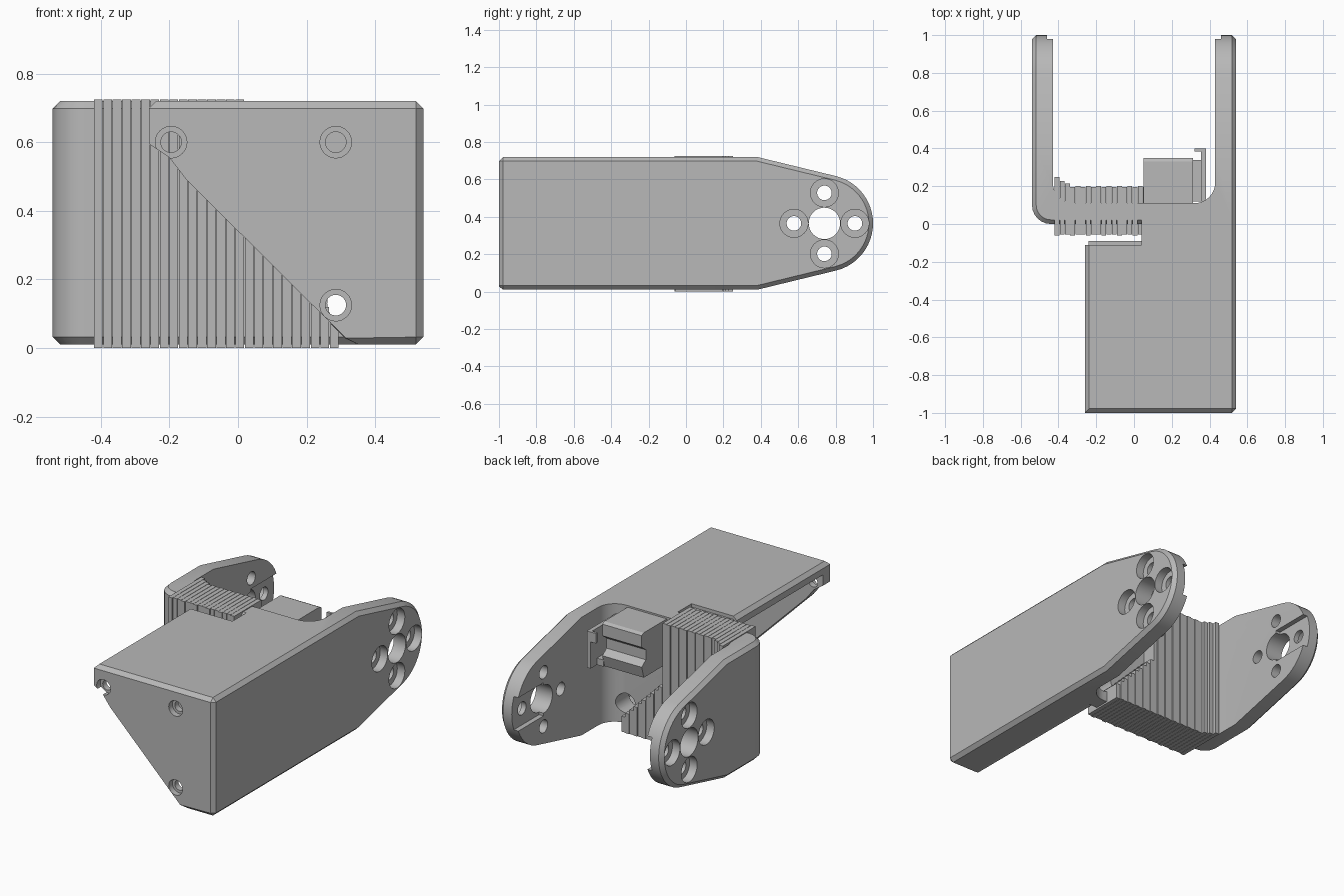
import bpy, bmesh
from math import sin, cos, radians, tau

cube = bpy.data.objects.get("Cube")
if cube:
    bpy.data.objects.remove(cube, do_unlink=True)

grey = bpy.data.materials.new("plain grey")
grey.use_nodes = True
grey.diffuse_color = (0.48, 0.48, 0.48, 1)
grey.node_tree.nodes["Principled BSDF"].inputs["Base Color"].default_value = (0.48, 0.48, 0.48, 1)

PLACE = {"x": lambda u, v, t: (t, u, v),
         "y": lambda u, v, t: (u, t, v),
         "z": lambda u, v, t: (u, v, t)}


def prism(name, outline, axis, start, end):
    """Extrude a 2D outline along an axis."""
    bm = bmesh.new()
    place = PLACE[axis]
    low = [bm.verts.new(place(u, v, start)) for u, v in outline]
    high = [bm.verts.new(place(u, v, end)) for u, v in outline]
    bm.faces.new(low)
    bm.faces.new(high)
    n = len(outline)
    for i in range(n):
        j = (i + 1) % n
        bm.faces.new((low[i], low[j], high[j], high[i]))
    bmesh.ops.recalc_face_normals(bm, faces=bm.faces)
    mesh = bpy.data.meshes.new(name)
    bm.to_mesh(mesh)
    bm.free()
    mesh.materials.append(grey)
    obj = bpy.data.objects.new(name, mesh)
    bpy.context.collection.objects.link(obj)
    return obj


def box(name, x, y, z):
    return prism(name, [(x[0], y[0]), (x[1], y[0]), (x[1], y[1]), (x[0], y[1])], "z", *z)


def arc(u, v, r, a, b, steps):
    angles = [radians(a + (b - a) * i / steps) for i in range(steps + 1)]
    return [(u + r * cos(t), v + r * sin(t)) for t in angles]


def rod(u, v, r, axis, start, end):
    return prism("cutter", arc(u, v, r, 0, 360, 32)[:-1], axis, start, end)


def cut(obj, cutter):
    """Subtract a cutter and discard it."""
    mod = obj.modifiers.new("cut", "BOOLEAN")
    mod.operation = "DIFFERENCE"
    mod.solver = "EXACT"
    mod.object = cutter
    bpy.context.view_layer.objects.active = obj
    bpy.ops.object.modifier_apply(modifier=mod.name)
    bpy.data.objects.remove(cutter, do_unlink=True)


def bevel(obj, rule, width, segments=1):
    bm = bmesh.new()
    bm.from_mesh(obj.data)
    edges = [e for e in bm.edges if rule(e)]
    bmesh.ops.bevel(bm, geom=edges, offset=width, segments=segments,
                    profile=0.5, affect="EDGES")
    bm.to_mesh(obj.data)
    bm.free()


def on_plane(edge, axis, value):
    return all(abs(v.co[axis] - value) < 0.001 for v in edge.verts)


LOW, TOP, MID, SIDE, WALL = 0.01, 0.72, 0.365, 0.54, 0.43
PIVOT = 0.74

# U bracket: rounded side profile, hollowed between the arms
profile = [(0, LOW), (0.38, LOW)] + arc(PIVOT, MID, 0.26, -75, 75, 24) + [(0.38, TOP), (0, TOP)]
bracket = prism("u_bracket", profile, "x", -SIDE, SIDE)
bevel(bracket, lambda e: on_plane(e, 0, -SIDE) and on_plane(e, 1, 0), 0.1, 6)
bevel(bracket, lambda e: e.calc_face_angle(0) > radians(30), 0.022)
inner = ([(-WALL, 1.2)] + arc(-WALL + 0.11, 0.22, 0.11, 180, 270, 8)
         + arc(WALL - 0.11, 0.22, 0.11, 270, 360, 8) + [(WALL, 1.2)])
cut(bracket, prism("cutter", inner, "z", -1, 2))

# Pivot holes, counterbores and inner slots in both arms
cut(bracket, box("cutter", (-0.46, 0.46), (PIVOT, 1.2), (MID - 0.1, MID + 0.1)))
cut(bracket, rod(PIVOT, MID, 0.084, "x", -1, 1))
for i in range(4):
    y = PIVOT + 0.163 * cos(tau * i / 4)
    z = MID + 0.163 * sin(tau * i / 4)
    cut(bracket, rod(y, z, 0.039, "x", -1, 1))
    for side in (-1, 1):
        cut(bracket, rod(y, z, 0.075, "x", side * 0.49, side * 0.7))

# Access hole through the web into the inner fillet
cut(bracket, rod(0.32, 0.13, 0.06, "y", -0.1, 0.3))

# Front housing: open shell with a diagonal lower side
wedge = [(-0.26, TOP), (SIDE, TOP), (SIDE, LOW), (0.33, LOW),
         (-0.15, 0.49), (-0.2, 0.555), (-0.26, 0.595)]
housing = prism("front_housing", wedge, "y", -1, 0.09)
bevel(housing, lambda e: on_plane(e, 2, TOP) or on_plane(e, 0, SIDE) or on_plane(e, 2, LOW), 0.022)
cut(housing, box("cutter", (-0.6, WALL), (-0.93, 0.3), (0.07, 0.66)))
cut(housing, box("cutter", (-0.6, 0.04), (-0.11, 0.3), (0.5, 1)))

# Screw holes in the front plate
for x, z in ((-0.195, 0.6), (0.285, 0.6), (0.285, 0.125)):
    cut(housing, rod(x, z, 0.03, "y", -1.1, -0.9))
    cut(housing, rod(x, z, 0.046, "y", -1.1, -0.965))

# Thin ledge along the housing notch
box("notch_ledge", (-0.24, 0.04), (-0.115, -0.09), (0.66, 0.7))

# Row of upright slats running through the web
pitch = 0.0275
for i in range(26):
    x = -0.42 + i * pitch
    height = 0.725 if x < 0.02 else 0.36 - x
    back = max(0.2, 0.25 - 0.018 * i)
    front = -0.062 + (0.006 if i % 3 else 0)
    if height > 0.05:
        box("slat", (x, x + pitch - 0.002), (front, back - 0.004 * (i % 2)), (0, height))

# Grooved connector block behind the web
groove = [(0.1, 0.71), (0.33, 0.71), (0.35, 0.7), (0.35, 0.63), (0.31, 0.6),
          (0.31, 0.54), (0.35, 0.51), (0.33, 0.44), (0.1, 0.44)]
prism("connector_block", groove, "x", 0.05, 0.312)

# Small clip beside the connector
box("clip_plate", (0.355, 0.38), (0.12, 0.4), (0.44, 0.66))
box("clip_lip", (0.32, 0.38), (0.385, 0.4), (0.6, 0.66))
box("clip_base", (0.31, 0.38), (0.12, 0.34), (0.44, 0.48))

# Smooth the round walls and keep the hard edges
for obj in (bracket, housing):
    bpy.ops.object.select_all(action="DESELECT")
    obj.select_set(True)
    bpy.context.view_layer.objects.active = obj
    bpy.ops.object.shade_smooth_by_angle(angle=radians(20))
